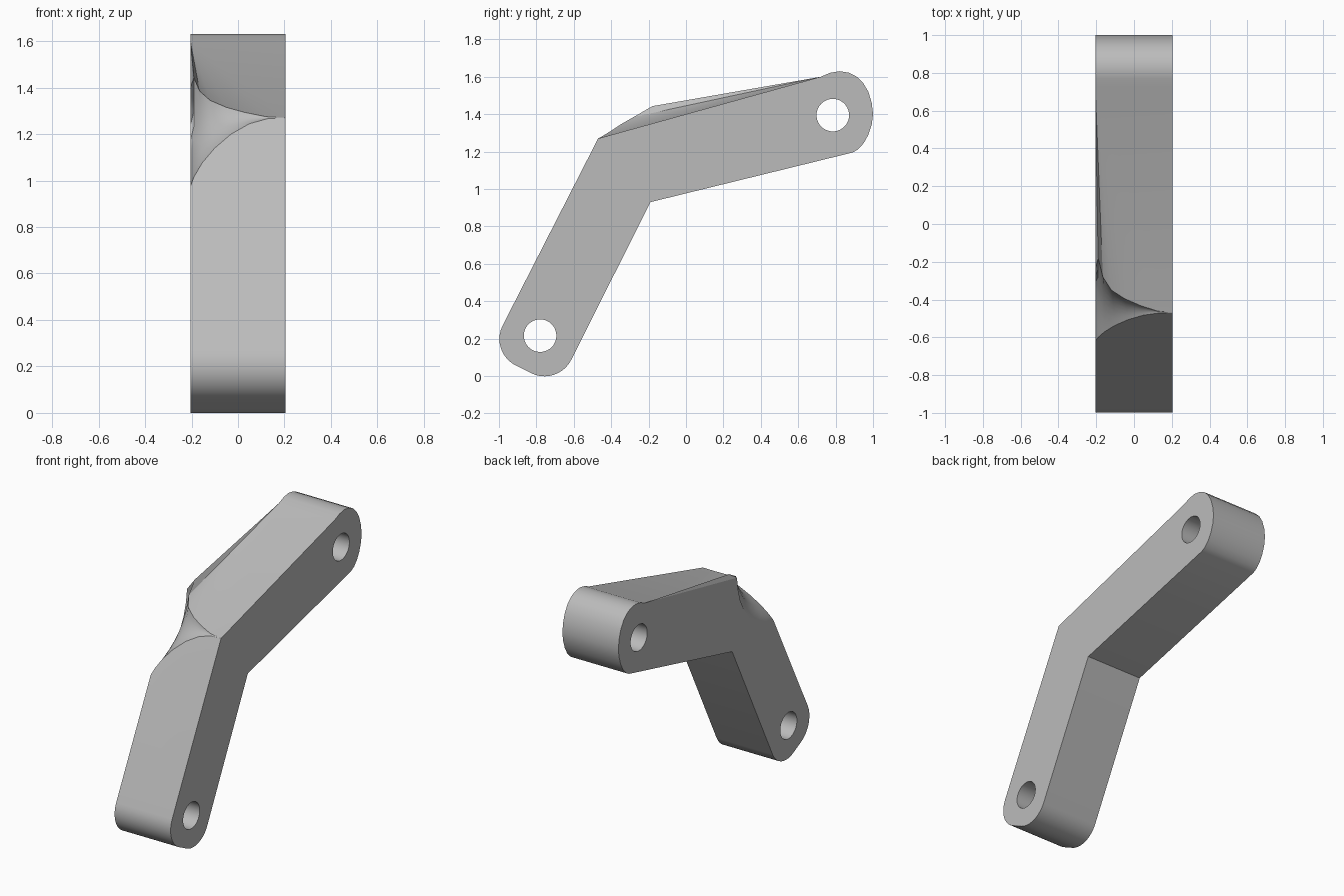
import bpy, bmesh, math
from mathutils import Vector

cube = bpy.data.objects.get("Cube")
if cube:
    bpy.data.objects.remove(cube, do_unlink=True)

HALF = 0.205          # half thickness along x
ELBOW = Vector((-0.47, 1.27))
INNER = Vector((-0.19, 0.93))


def corner_arc(corner, start, end, radius, steps=10):
    """Rounded corner in the (y, z) plane, from the start side to the end side."""
    u = (start - corner).normalized()
    v = (end - corner).normalized()
    centre = corner + radius * (u + v)
    angles = [i / steps * math.pi / 2 for i in range(steps + 1)]
    return [centre - radius * (v * math.cos(a) + u * math.sin(a)) for a in angles]


# Side profile, from the foot of the leg round to the top of the arm
foot_a, foot_b = Vector((-1.053, 0.128)), Vector((-0.685, -0.056))
profile = corner_arc(foot_a, ELBOW, foot_b, 0.16)
profile += corner_arc(foot_b, foot_a, INNER, 0.16)
profile.append(INNER)
profile += [Vector(p) for p in (
    (0.89, 1.195), (0.92, 1.212), (0.95, 1.245), (0.975, 1.29), (0.993, 1.345),
    (1.0, 1.4), (0.993, 1.46), (0.975, 1.52), (0.945, 1.57), (0.91, 1.603),
    (0.87, 1.622), (0.82, 1.63), (0.77, 1.621), (0.72, 1.6))]

# Edges of the scooped elbow: (x, z) on the leg, (x, y, z) on the arm
leg_edge = [(0.13, 1.267), (0.05, 1.245), (-0.03, 1.2), (-0.1, 1.14),
            (-0.155, 1.075), (-0.19, 1.015), (-HALF, 0.975)]
arm_edge = [(0.12, -0.46, 1.275), (0.03, -0.43, 1.293), (-0.05, -0.395, 1.315),
            (-0.12, -0.35, 1.345), (-0.165, -0.28, 1.385), (-0.19, -0.18, 1.443),
            (-HALF, -0.24, 1.4)]
slope = (ELBOW.x - profile[0].x) / (ELBOW.y - profile[0].y)
COLS = 8

bm = bmesh.new()
left = [bm.verts.new((-HALF, p.x, p.y)) for p in profile]
right = [bm.verts.new((HALF, p.x, p.y)) for p in profile]
tip = bm.verts.new((HALF, ELBOW.x, ELBOW.y))

# Scoop surface, deepest at the left side
rows = []
for i, ((lx, lz), arm) in enumerate(zip(leg_edge, arm_edge)):
    a = Vector((lx, ELBOW.x + (lz - ELBOW.y) * slope, lz))
    b = Vector(arm)
    depth = 0.11 * ((i + 1) / len(leg_edge)) ** 2
    row = []
    for j in range(COLS + 1):
        s = j / COLS
        dip = Vector((0, 0.74, -0.67)) * depth * 4 * s * (1 - s)
        row.append(bm.verts.new(a.lerp(b, s) + dip))
    rows.append(row)
for j in range(COLS):
    bm.faces.new((tip, rows[0][j], rows[0][j + 1]))
for r, q in zip(rows, rows[1:]):
    for j in range(COLS):
        bm.faces.new((r[j], q[j], q[j + 1], r[j + 1]))

# Rim walls, leg front and the fan of flat facets on top of the arm
for i in range(len(profile) - 1):
    bm.faces.new((left[i], left[i + 1], right[i + 1], right[i]))
bm.faces.new([tip] + [r[0] for r in rows] + [left[0], right[0]])
bm.faces.new((left[-1], right[-1], tip))
upper = [tip] + [r[-1] for r in rows]
for a, b in zip(upper, upper[1:]):
    bm.faces.new((left[-1], a, b))

# Flat sides
bm.faces.new(right + [tip])
bm.faces.new(left + rows[-1][::-1])
bmesh.ops.recalc_face_normals(bm, faces=bm.faces)
mesh = bpy.data.meshes.new("bent_link_arm")
bm.to_mesh(mesh)
bm.free()
link = bpy.data.objects.new("bent_link_arm", mesh)
bpy.context.collection.objects.link(link)

# Material
grey = bpy.data.materials.new("plain grey")
grey.use_nodes = True
colour = (0.5, 0.5, 0.5, 1)
grey.diffuse_color = colour
grey.node_tree.nodes["Principled BSDF"].inputs["Base Color"].default_value = colour
mesh.materials.append(grey)


# Pin holes through both ends
def pin_hole(y, z, radius):
    bpy.ops.mesh.primitive_cylinder_add(
        vertices=40, radius=radius, depth=1, location=(0, y, z),
        rotation=(0, math.pi / 2, 0))
    cutter = bpy.context.object
    cutter.name = "pin_hole_cutter"
    cutter.hide_render = True
    cutter.data.materials.append(grey)
    bpy.ops.object.select_all(action="DESELECT")
    link.select_set(True)
    bpy.context.view_layer.objects.active = link
    cut = link.modifiers.new("pin_hole", "BOOLEAN")
    cut.operation = "DIFFERENCE"
    cut.solver = "EXACT"
    cut.object = cutter
    bpy.ops.object.modifier_apply(modifier=cut.name)
    bpy.data.objects.remove(cutter, do_unlink=True)


pin_hole(-0.78, 0.216, 0.087)
pin_hole(0.785, 1.395, 0.087)

bpy.ops.object.shade_smooth_by_angle(angle=math.radians(25))
